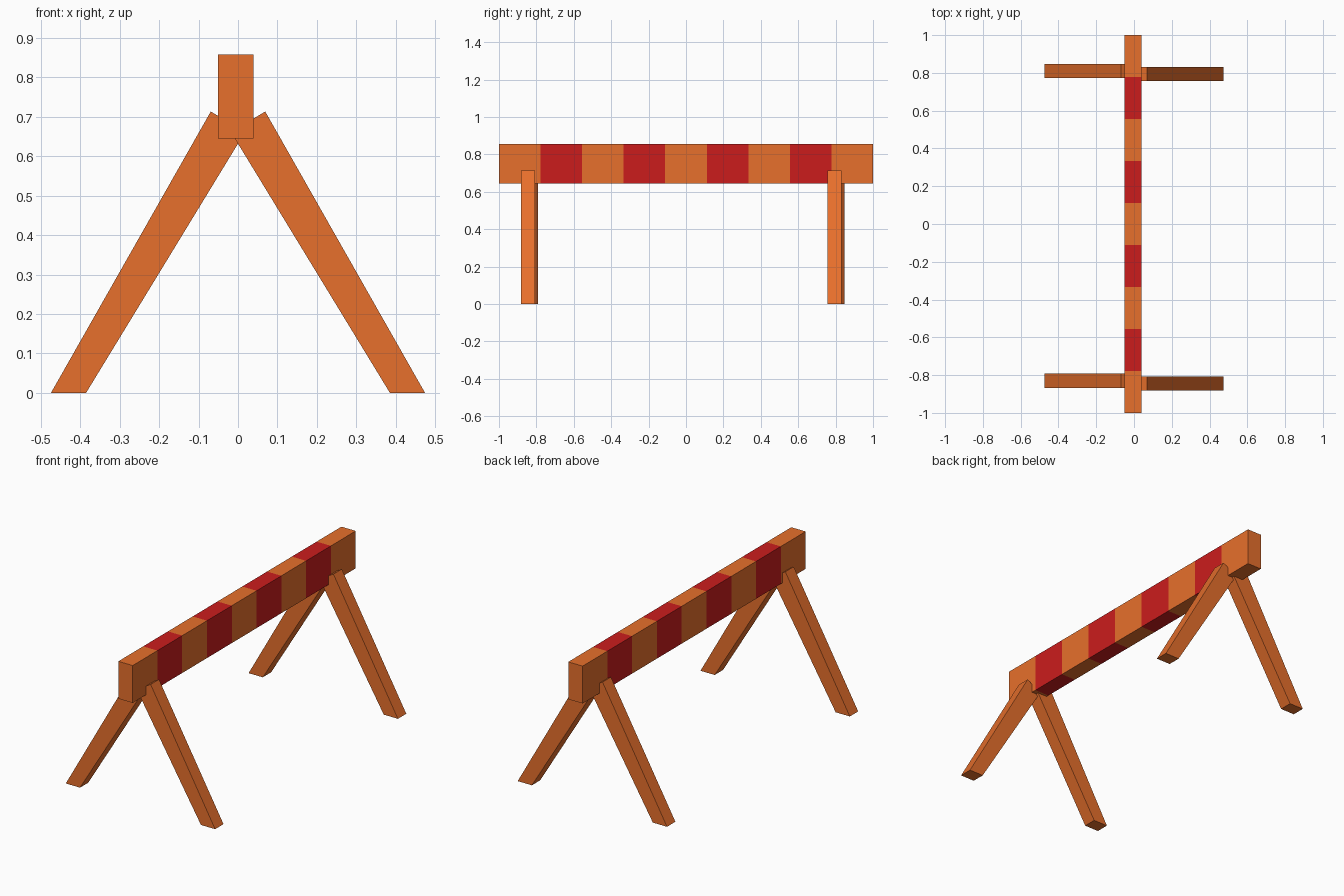
import bpy, bmesh

if "Cube" in bpy.data.objects:
    bpy.data.objects.remove(bpy.data.objects["Cube"])


def material(name, color):
    m = bpy.data.materials.new(name)
    m.diffuse_color = (*color, 1)
    m.use_nodes = True
    m.node_tree.nodes["Principled BSDF"].inputs["Base Color"].default_value = m.diffuse_color
    return m


orange = material("orange_paint", (0.8, 0.16, 0.025))
red = material("red_paint", (0.6, 0.012, 0.012))


def prism(name, profile, y_cuts, mats):
    """Sweep an (x, z) profile along y through every cut, closing both ends."""
    bm = bmesh.new()
    rings = [[bm.verts.new((x, y, z)) for x, z in profile] for y in y_cuts]
    n = len(profile)
    bm.faces.new(rings[0])
    bm.faces.new(rings[-1])
    for k in range(len(rings) - 1):
        for i in range(n):
            j = (i + 1) % n
            f = bm.faces.new((rings[k][i], rings[k][j], rings[k + 1][j], rings[k + 1][i]))
            f.material_index = k % len(mats)
    bmesh.ops.recalc_face_normals(bm, faces=bm.faces[:])
    mesh = bpy.data.meshes.new(name)
    bm.to_mesh(mesh)
    bm.free()
    for m in mats:
        mesh.materials.append(m)
    obj = bpy.data.objects.new(name, mesh)
    bpy.context.collection.objects.link(obj)
    return obj


# Striped crossbeam: nine equal bands, orange at both ends
prism("crossbeam",
      [(-0.051, 0.645), (0.039, 0.645), (0.039, 0.857), (-0.051, 0.857)],
      [-1 + 2 * i / 9 for i in range(10)], [orange, red])

# Slanted legs: flat feet, square-cut tops, crossing slightly offset in y
leg = [(0.474, 0), (0.385, 0), (-0.018, 0.661), (0.069, 0.713)]
for end, y0 in (("front", -0.882), ("back", 0.757)):
    for side, sx, shift in (("right", 1, 0), ("left", -1, 0.015)):
        y = y0 + shift
        prism(f"{end}_{side}_leg", [(sx * x, z) for x, z in leg],
              [y, y + 0.075], [orange])
